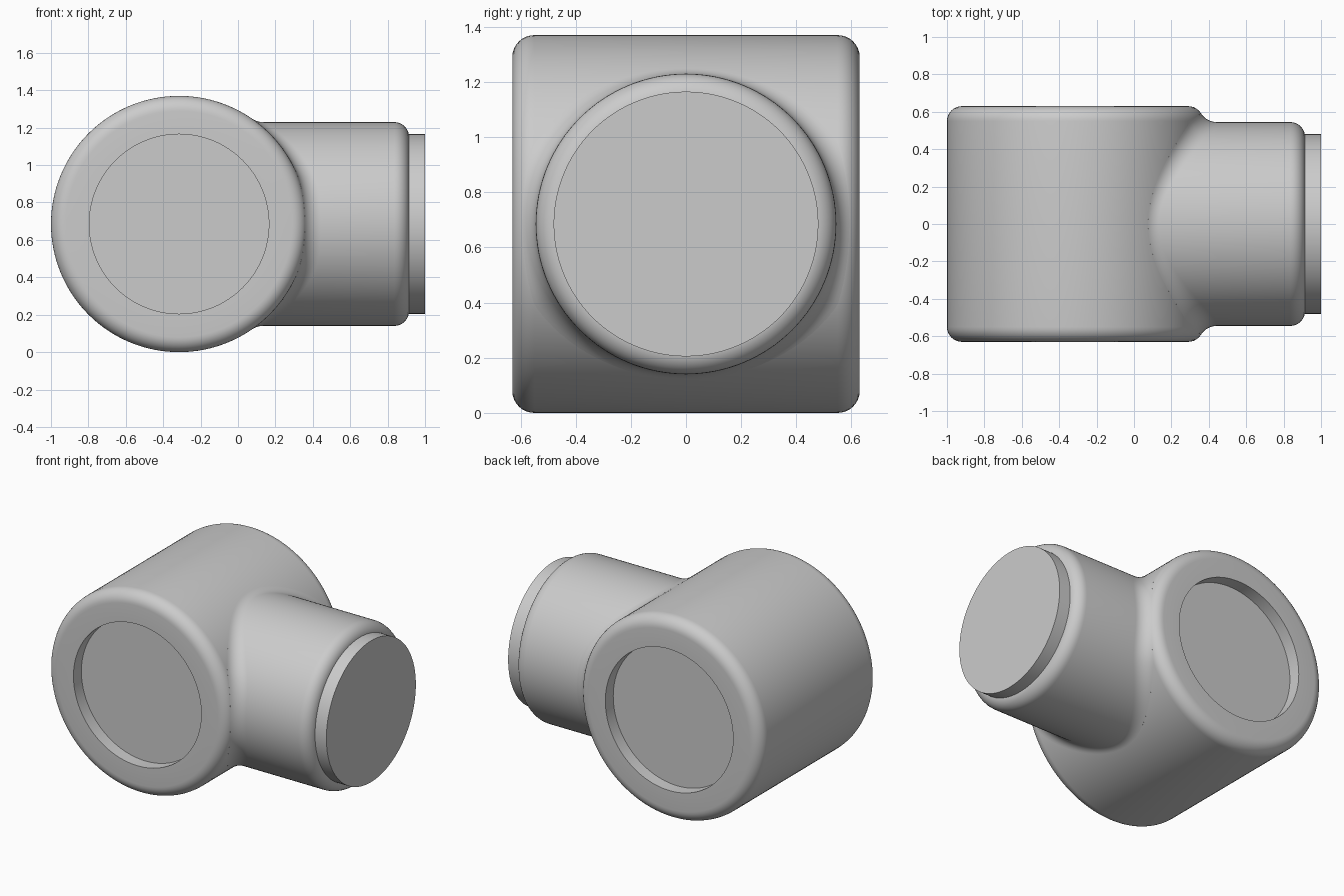
import bpy, bmesh, math
from mathutils import Vector

if "Cube" in bpy.data.objects:
    bpy.data.objects.remove(bpy.data.objects["Cube"])

SEG = 128
R, H, F = 0.685, 0.63, 0.08        # main barrel radius, half length, edge rounding
RB, END = 0.545, 0.915             # branch radius, branch end
RP, DEPTH = 0.48, 0.085            # plug / socket radius, socket depth
BLEND = 0.1                        # blend radius between barrel and branch
CX, CZ = -0.315, R                 # barrel axis position

grey = bpy.data.materials.new("plain_grey")
grey.diffuse_color = (0.6, 0.6, 0.6, 1)
grey.use_nodes = True
grey.node_tree.nodes["Principled BSDF"].inputs["Base Color"].default_value = grey.diffuse_color


def make(name, rings, cap_start, cap_end):
    """Skin closed rings of points into one smooth-shaded object."""
    bm = bmesh.new()
    loops = [[bm.verts.new(p) for p in ring] for ring in rings]
    for a, b in zip(loops, loops[1:]):
        for i in range(SEG):
            j = (i + 1) % SEG
            bm.faces.new((a[i], a[j], b[j], b[i]))
    if cap_start:
        bm.faces.new(loops[0][::-1])
    if cap_end:
        bm.faces.new(loops[-1])
    bmesh.ops.recalc_face_normals(bm, faces=bm.faces)
    mesh = bpy.data.meshes.new(name)
    bm.to_mesh(mesh)
    bm.free()
    mesh.materials.append(grey)
    ob = bpy.data.objects.new(name, mesh)
    bpy.context.collection.objects.link(ob)
    bpy.context.view_layer.objects.active = ob
    ob.select_set(True)
    bpy.ops.object.shade_smooth_by_angle(angle=math.radians(30))
    ob.select_set(False)


def rounded(radius, end, n=8):
    """Quarter-round profile from the side wall to the end face."""
    return [(radius - F + F * math.cos(t), end - F + F * math.sin(t))
            for t in (k * math.pi / 2 / n for k in range(n + 1))]


angles = [2 * math.pi * i / SEG for i in range(SEG)]

# Barrel with rounded rims and a shallow round socket in each end
half = rounded(R, H) + [(RP, H), (RP, H - DEPTH)]
profile = [(r, -y) for r, y in reversed(half)] + half
make("barrel", [[(CX + r * math.cos(a), y, CZ + r * math.sin(a)) for a in angles]
                for r, y in profile], True, True)


# Rolling-ball blend: find the ball centre for each angle around the branch
def blend_arc(a, n=10):
    radial = Vector((0, math.cos(a), math.sin(a)))
    c = radial * (RB + BLEND)
    over = max(0, abs(c.y) - (H - F))
    reach = R - F + math.sqrt((F + BLEND) ** 2 - over ** 2)
    dx = math.sqrt(reach ** 2 - c.z ** 2)
    axial = Vector((dx, 0, c.z)).normalized()
    normal = axial * (reach - R + F) + Vector((0, math.copysign(over, c.y), 0))
    normal.normalize()
    centre = Vector((CX + dx, c.y, CZ + c.z))
    start, finish = -normal, -radial
    arc = [centre + BLEND * start.slerp(finish, k / n) if hasattr(start, "slerp")
           else centre + BLEND * start.lerp(finish, k / n).normalized()
           for k in range(n + 1)]
    return [arc[0] - normal * 0.012] + arc      # skirt tucked into the barrel


# Branch: blend, straight wall, rounded end and projecting plug
rings = list(zip(*[blend_arc(a) for a in angles]))
for r, x in rounded(RB, END) + [(RP, END), (RP, 1.0)]:
    rings.append([(x, r * math.cos(a), CZ + r * math.sin(a)) for a in angles])
make("branch_with_plug", rings, False, True)
